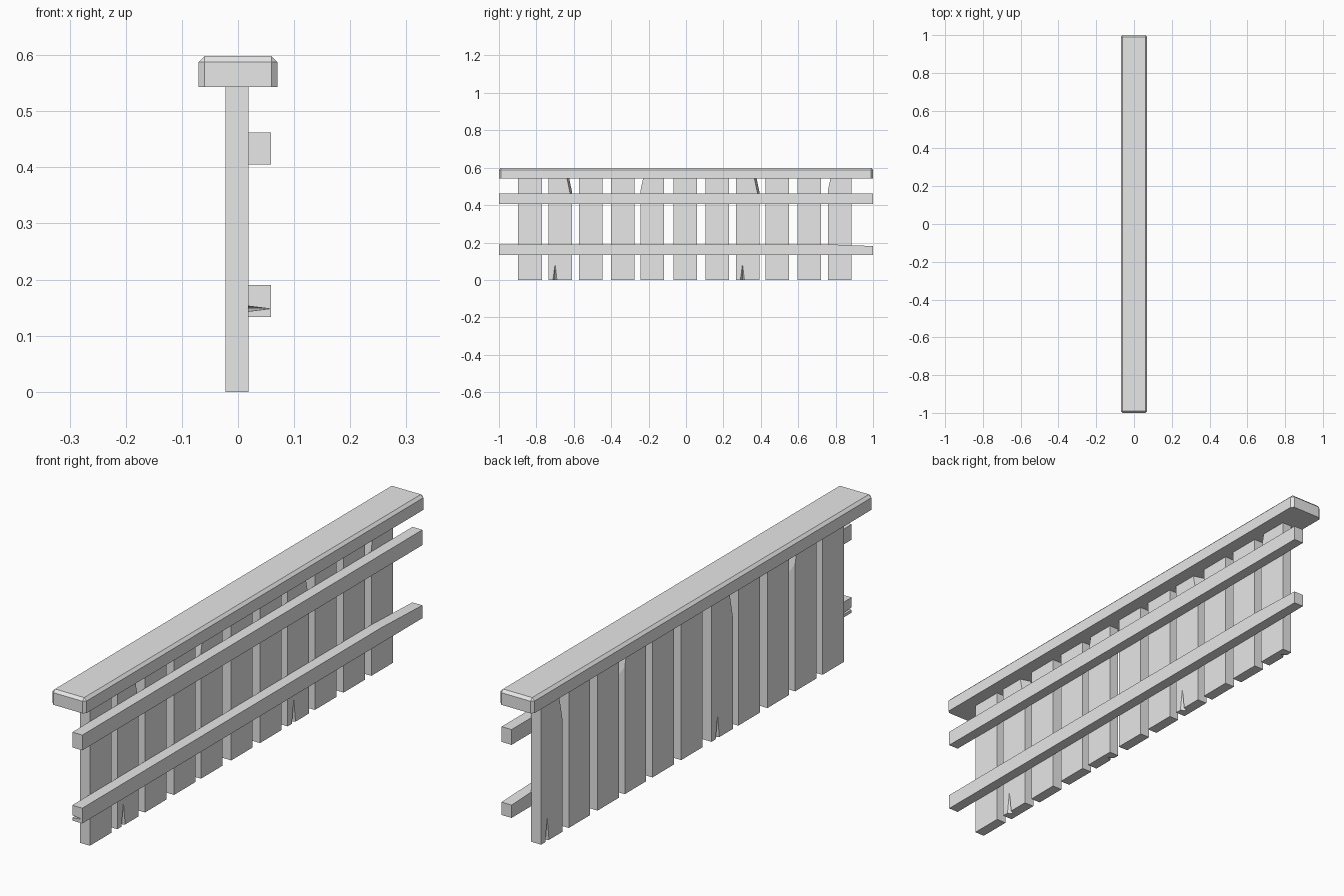
import bpy, bmesh, math
from mathutils import Vector

cube = bpy.data.objects.get("Cube")
if cube:
    bpy.data.objects.remove(cube, do_unlink=True)

grey = bpy.data.materials.new("plain grey")
grey.use_nodes = True
grey.diffuse_color = (0.8, 0.8, 0.8, 1)
for node in grey.node_tree.nodes:
    if node.type == "BSDF_PRINCIPLED":
        node.inputs["Base Color"].default_value = (0.8, 0.8, 0.8, 1)


def finish(name, bm):
    bmesh.ops.recalc_face_normals(bm, faces=bm.faces[:])
    mesh = bpy.data.meshes.new(name)
    bm.to_mesh(mesh)
    bm.free()
    mesh.materials.append(grey)
    obj = bpy.data.objects.new(name, mesh)
    bpy.context.collection.objects.link(obj)
    return obj


def box(low, high):
    bm = bmesh.new()
    bmesh.ops.create_cube(bm, size=1)
    low, high = Vector(low), Vector(high)
    for v in bm.verts:
        v.co = (low + high) / 2 + v.co * (high - low)
    return bm


def chip(bm, a, b, c, outward):
    """Slice off everything on the outward side of the plane a, b, c."""
    a, b, c = Vector(a), Vector(b), Vector(c)
    normal = (b - a).cross(c - a).normalized()
    if normal.dot(Vector(outward)) < 0:
        normal.negate()
    bmesh.ops.bisect_plane(bm, geom=bm.verts[:] + bm.edges[:] + bm.faces[:],
                           plane_co=a, plane_no=normal, clear_outer=True)
    bmesh.ops.holes_fill(bm, edges=[e for e in bm.edges if e.is_boundary])


def carve(obj, points):
    """Cut a wedge-shaped crack out of a board."""
    bm = bmesh.new()
    for p in points:
        bm.verts.new(p)
    bmesh.ops.convex_hull(bm, input=bm.verts[:])
    cutter = finish("crack_cutter", bm)
    cutter.hide_render = True
    mod = obj.modifiers.new("crack", "BOOLEAN")
    mod.operation = "DIFFERENCE"
    mod.solver = "EXACT"
    mod.object = cutter
    bpy.context.view_layer.objects.active = obj
    bpy.ops.object.modifier_apply(modifier=mod.name)
    bpy.data.objects.remove(cutter, do_unlink=True)


# Upright planks; worn ones have a chipped corner and a cracked foot
HALF_X, HALF_Y, TOP = 0.0203, 0.063, 0.545
centres = [-0.834, -0.673, -0.51, -0.339, -0.181, -0.003,
           0.166, 0.329, 0.489, 0.658, 0.821]
for i, y in enumerate(centres):
    bm = box((-HALF_X, -HALF_Y, 0), (HALF_X, HALF_Y, TOP))
    worn = i % 3 == 1
    if worn:
        chip(bm, (HALF_X, HALF_Y - 0.027, TOP), (-HALF_X, HALF_Y - 0.015, TOP),
             (0, HALF_Y, 0.445), (0, 1, 0))
    plank = finish(f"plank_{i + 1}", bm)
    if worn:
        x = HALF_X + 0.001
        carve(plank, [(x, -0.039, -0.001), (x, -0.016, -0.001),
                      (x, -0.027, 0.09), (0, -0.027, -0.001)])
        if i in (4, 10):
            plank.rotation_euler.z = math.pi
    plank.location = (-0.002, y, 0)

# Horizontal rails on one side
finish("upper_rail", box((0.018, -1, 0.405), (0.059, 1, 0.462)))
bm = box((0.018, -1, 0.133), (0.059, 1, 0.19))
chip(bm, (0.018, 0.76, 0.19), (0.059, 0.76, 0.19), (0.04, 1, 0.181), (0, 0, 1))
lower_rail = finish("lower_rail", bm)
carve(lower_rail, [(0.017, -1.001, 0.143), (0.017, -1.001, 0.153),
                   (0.057, -1.001, 0.148), (0.017, -0.9, 0.148)])

# Top cap with worn upper and corner edges
bm = box((-0.07, -1, 0.543), (0.07, 1, 0.598))
edges = [e for e in bm.edges if max(v.co.z for v in e.verts) > 0.59]
bmesh.ops.bevel(bm, geom=edges, offset=0.01, segments=1,
                profile=0.5, affect="EDGES")
finish("top_cap", bm)
